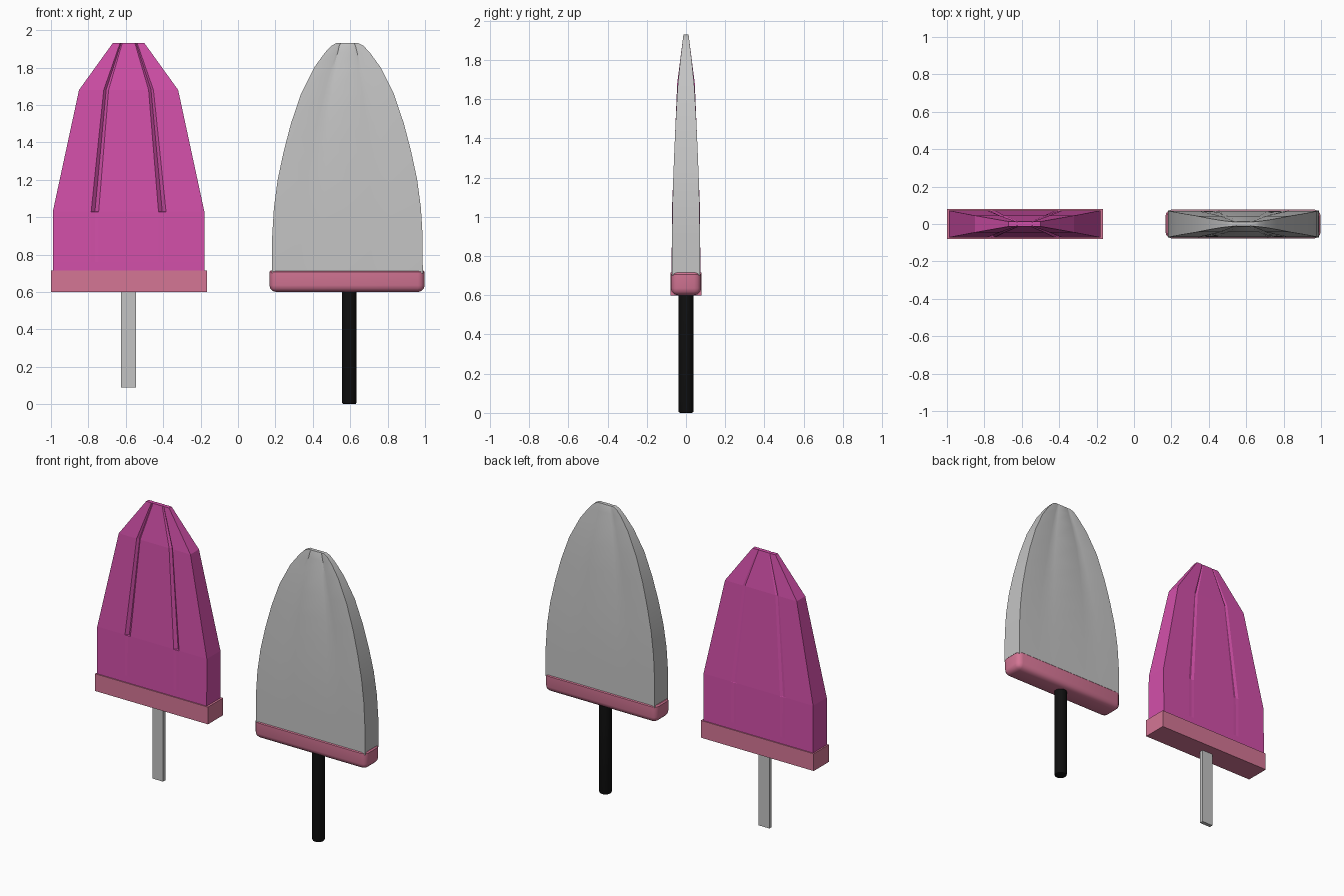
import bpy, bmesh, math

cube = bpy.data.objects.get("Cube")
if cube:
    bpy.data.objects.remove(cube, do_unlink=True)


def material(name, rgb):
    m = bpy.data.materials.new(name)
    m.use_nodes = True
    m.diffuse_color = (*rgb, 1)
    m.node_tree.nodes["Principled BSDF"].inputs["Base Color"].default_value = (*rgb, 1)
    return m


MAGENTA = material("magenta", (0.65, 0.08, 0.40))
PINK = material("dusty pink", (0.66, 0.18, 0.30))
GREY = material("light grey", (0.55, 0.55, 0.55))
BLACK = material("black", (0.005, 0.005, 0.005))


def finish(name, bm, mat, loc=(0, 0, 0), smooth=None):
    bmesh.ops.recalc_face_normals(bm, faces=bm.faces)
    me = bpy.data.meshes.new(name)
    bm.to_mesh(me)
    bm.free()
    me.materials.append(mat)
    ob = bpy.data.objects.new(name, me)
    ob.location = loc
    bpy.context.collection.objects.link(ob)
    if smooth:
        bpy.ops.object.select_all(action='DESELECT')
        ob.select_set(True)
        bpy.context.view_layer.objects.active = ob
        bpy.ops.object.shade_smooth_by_angle(angle=math.radians(smooth))
    return ob


def box(name, mat, centre, size):
    bm = bmesh.new()
    bmesh.ops.create_cube(bm, size=1)
    bmesh.ops.scale(bm, vec=size, verts=bm.verts)
    return finish(name, bm, mat, centre)


def side(w, y, g, h, d):
    """One broad side, left to right, with a V fold at -g and g."""
    half = [(g - h, y), (g, y - d), (g + h, y), (w, y)]
    return [(-x, t) for x, t in reversed(half)] + half


def canopy(name, mat, x, rings, smooth=None):
    """Loft rings of (z, half width, half depth, fold x, fold half width, front depth, back depth)."""
    bm = bmesh.new()
    loops = []
    for z, w, y, g, h, front, back in rings:
        pts = [(a, -b) for a, b in side(w, y, g, h, front)]
        pts += reversed(side(w, y, g, h, back))
        loops.append([bm.verts.new((a, b, z)) for a, b in pts])
    n = len(loops[0])
    for lo, hi in zip(loops, loops[1:]):
        for i in range(n):
            j = (i + 1) % n
            bm.faces.new((lo[i], lo[j], hi[j], hi[i]))
    bm.faces.new(loops[0][::-1])
    bm.faces.new(loops[-1])
    return finish(name, bm, mat, (x, 0, 0), smooth)


# Low-poly folded canopy, band and flat stick
canopy("faceted_canopy", MAGENTA, -0.585, [
    (0.70, 0.405, 0.073, 0.18, 0.02, 0, 0),
    (0.76, 0.405, 0.073, 0.18, 0.02, 0, 0),
    (1.028, 0.405, 0.072, 0.18, 0.02, 0.002, 0.002),
    (1.03, 0.405, 0.072, 0.18, 0.02, 0.018, 0.004),
    (1.68, 0.265, 0.045, 0.12, 0.013, 0.014, 0.006),
    (1.93, 0.085, 0.013, 0.04, 0.006, 0.005, 0.003)])
box("square_band", PINK, (-0.583, 0, 0.6575), (0.834, 0.16, 0.115))
box("flat_stick", GREY, (-0.585, 0, 0.35), (0.08, 0.025, 0.52))

# Smooth folded canopy
canopy("rounded_canopy", GREY, 0.585, [
    (0.70, 0.403, 0.072, 0.19, 0.06, 0, 0),
    (0.90, 0.402, 0.071, 0.185, 0.06, 0.001, 0.001),
    (1.05, 0.393, 0.069, 0.18, 0.055, 0.002, 0.002),
    (1.20, 0.373, 0.065, 0.17, 0.05, 0.003, 0.003),
    (1.35, 0.341, 0.059, 0.15, 0.04, 0.004, 0.004),
    (1.50, 0.302, 0.052, 0.13, 0.03, 0.005, 0.004),
    (1.66, 0.248, 0.043, 0.103, 0.022, 0.006, 0.004),
    (1.80, 0.178, 0.029, 0.073, 0.015, 0.005, 0.003),
    (1.88, 0.12, 0.019, 0.052, 0.01, 0.004, 0.003),
    (1.917, 0.085, 0.015, 0.043, 0.008, 0.003, 0.002),
    (1.93, 0.06, 0.012, 0.036, 0.006, 0.003, 0.002)], smooth=35)

# Rounded band: the lower edges and upright corners are softened most
bm = bmesh.new()
bmesh.ops.create_cube(bm, size=1)
bmesh.ops.scale(bm, vec=(0.83, 0.155, 0.115), verts=bm.verts)
soft = [e for e in bm.edges if min(v.co.z for v in e.verts) < 0]
bmesh.ops.bevel(bm, geom=soft, offset=0.036, segments=3, profile=0.5, affect='EDGES')
rim = [e for e in bm.edges if all(v.co.z > 0.05 for v in e.verts)]
bmesh.ops.bevel(bm, geom=rim, offset=0.008, segments=1, affect='EDGES')
finish("rounded_band", bm, PINK, (0.583, 0, 0.6575), smooth=40)

# Round pole with a softened foot
bm = bmesh.new()
bmesh.ops.create_cone(bm, cap_ends=True, segments=24, radius1=0.039, radius2=0.039, depth=0.62)
foot = [e for e in bm.edges if all(v.co.z < 0 for v in e.verts)]
bmesh.ops.bevel(bm, geom=foot, offset=0.01, segments=2, profile=0.5, affect='EDGES')
finish("round_pole", bm, BLACK, (0.595, 0, 0.31), smooth=40)
